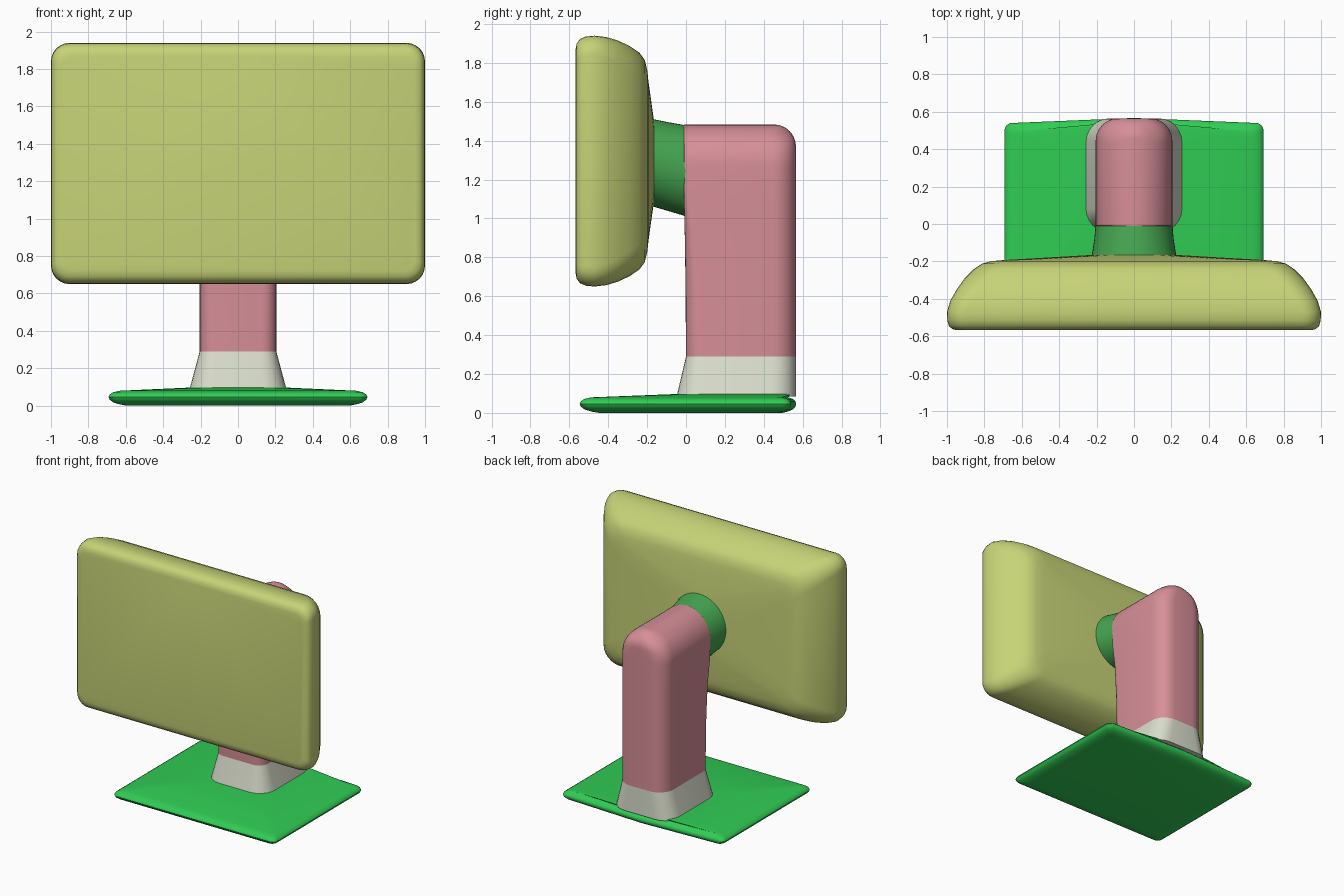
import bpy, bmesh, math

old = bpy.data.objects.get("Cube")
if old:
    bpy.data.objects.remove(old, do_unlink=True)


def material(name, r, g, b):
    lin = [((c / 255 + 0.055) / 1.055) ** 2.4 for c in (r, g, b)] + [1.0]
    m = bpy.data.materials.new(name)
    m.use_nodes = True
    m.diffuse_color = lin
    m.node_tree.nodes["Principled BSDF"].inputs["Base Color"].default_value = lin
    return m


OLIVE = material("olive yellow", 199, 211, 119)
PINK = material("dusty pink", 215, 143, 152)
CREAM = material("pale grey", 218, 222, 204)
GREEN = material("bright green", 48, 204, 84)
DARK = material("dark green", 69, 166, 80)


def rounded_rect(w, v0, v1, r0, r1, bow=0.0, n=7):
    """Outline of half width w from v0 to v1; r0, r1 round the two ends; bow swells the v1 end."""
    pts = []
    for sx, v, r, start in ((1, v1, r1, 0), (-1, v1, r1, 90), (-1, v0, r0, 180), (1, v0, r0, 270)):
        r = min(r, w, (v1 - v0) / 2)
        cv = v - r if v == v1 else v + r
        for i in range(n):
            a = math.radians(start + 90 * i / (n - 1))
            pts.append((sx * (w - r) + r * math.cos(a), cv + r * math.sin(a)))
        if v == v1 and sx == 1:  # a middle point lets this end swell
            pts.append((0.0, v1 + bow))
    return pts


def loft(name, rings, mat, angle=40):
    """Skin a stack of equal-length rings of 3D points and cap both ends."""
    bm = bmesh.new()
    vs = [[bm.verts.new(p) for p in ring] for ring in rings]
    n = len(vs[0])
    for a, b in zip(vs, vs[1:]):
        for i in range(n):
            j = (i + 1) % n
            bm.faces.new((a[i], a[j], b[j], b[i]))
    bm.faces.new(vs[0][::-1])
    bm.faces.new(vs[-1])
    bmesh.ops.remove_doubles(bm, verts=bm.verts, dist=1e-5)
    bmesh.ops.recalc_face_normals(bm, faces=bm.faces)
    me = bpy.data.meshes.new(name)
    bm.to_mesh(me)
    bm.free()
    ob = bpy.data.objects.new(name, me)
    bpy.context.collection.objects.link(ob)
    me.materials.append(mat)
    bpy.ops.object.select_all(action="DESELECT")
    ob.select_set(True)
    bpy.context.view_layer.objects.active = ob
    bpy.ops.object.shade_smooth_by_angle(angle=math.radians(angle))
    return ob


def flat(z, pts):
    return [(x, y, z) for x, y in pts]


def upright(y, pts):
    return [(x, y, z) for x, z in pts]


# Screen housing: y, half width, half height, corner radius
HOUSING = [
    (-0.568, 0.945, 0.575, 0.06), (-0.562, 0.972, 0.605, 0.08), (-0.545, 0.990, 0.628, 0.09),
    (-0.515, 0.998, 0.641, 0.10), (-0.47, 1.0, 0.645, 0.10), (-0.41, 0.982, 0.638, 0.11),
    (-0.35, 0.948, 0.620, 0.12), (-0.29, 0.905, 0.592, 0.13), (-0.24, 0.855, 0.558, 0.13),
    (-0.212, 0.812, 0.520, 0.12), (-0.199, 0.765, 0.465, 0.11), (-0.193, 0.70, 0.41, 0.10),
    (-0.165, 0.22, 0.21, 0.20),
]
loft("screen_housing",
     [upright(y, rounded_rect(w, 1.295 - h, 1.295 + h, r, r)) for y, w, h, r in HOUSING], OLIVE)

# Round neck joining the screen to the arm: y, centre z, x radius, z radius
NECK = [(-0.18, 1.287, 0.227, 0.226), (-0.165, 1.285, 0.225, 0.225),
        (-0.08, 1.264, 0.212, 0.229), (0.0, 1.245, 0.205, 0.234)]
loft("neck", [[(rx * math.cos(a), y, cz + rz * math.sin(a))
               for a in (math.tau * i / 48 for i in range(48))]
              for y, cz, rx, rz in NECK], DARK)

# Arm with an arched top and rounded back
arm = []
heights = [(0.29, 0.0, 0.08), (0.7, -0.003, 0.07), (0.95, -0.007, 0.05), (1.1, -0.01, 0.02)]
for z, y0, rf in heights:
    arm.append(flat(z, rounded_rect(0.205, y0, 0.565, rf, 0.12)))
for i in range(15):
    t = math.radians(89 * i / 14)
    z = 1.27 + 0.212 * math.sin(t)
    k = min(max((z - 1.37) / 0.1125, 0), 1)
    back = 0.455 + 0.11 * math.sqrt(1 - k * k)
    arm.append(flat(z, rounded_rect(0.205 * math.cos(t), -0.01, back, 0.005, 0.12)))
loft("arm", arm, PINK)

# Flared collar under the arm
loft("collar", [flat(0.085, rounded_rect(0.26, -0.048, 0.565, 0.13, 0.13)),
                flat(0.29, rounded_rect(0.205, 0.0, 0.565, 0.08, 0.12))], CREAM)

# Base plate: z, edge inset, corner radius
BASE = [(0.0, 0.10, 0.03), (0.007, 0.06, 0.03), (0.018, 0.025, 0.035), (0.032, 0.006, 0.04),
        (0.046, 0.0, 0.04), (0.060, 0.006, 0.04), (0.072, 0.025, 0.035), (0.080, 0.06, 0.03)]
base = [flat(z, rounded_rect(0.692 - d, -0.547 + d, 0.54 - d * 0.7, r, r, 0.027)) for z, d, r in BASE]
base.append(flat(0.097, rounded_rect(0.26, -0.05, 0.54, 0.13, 0.13, 0.01)))
loft("base_plate", base, GREEN)
